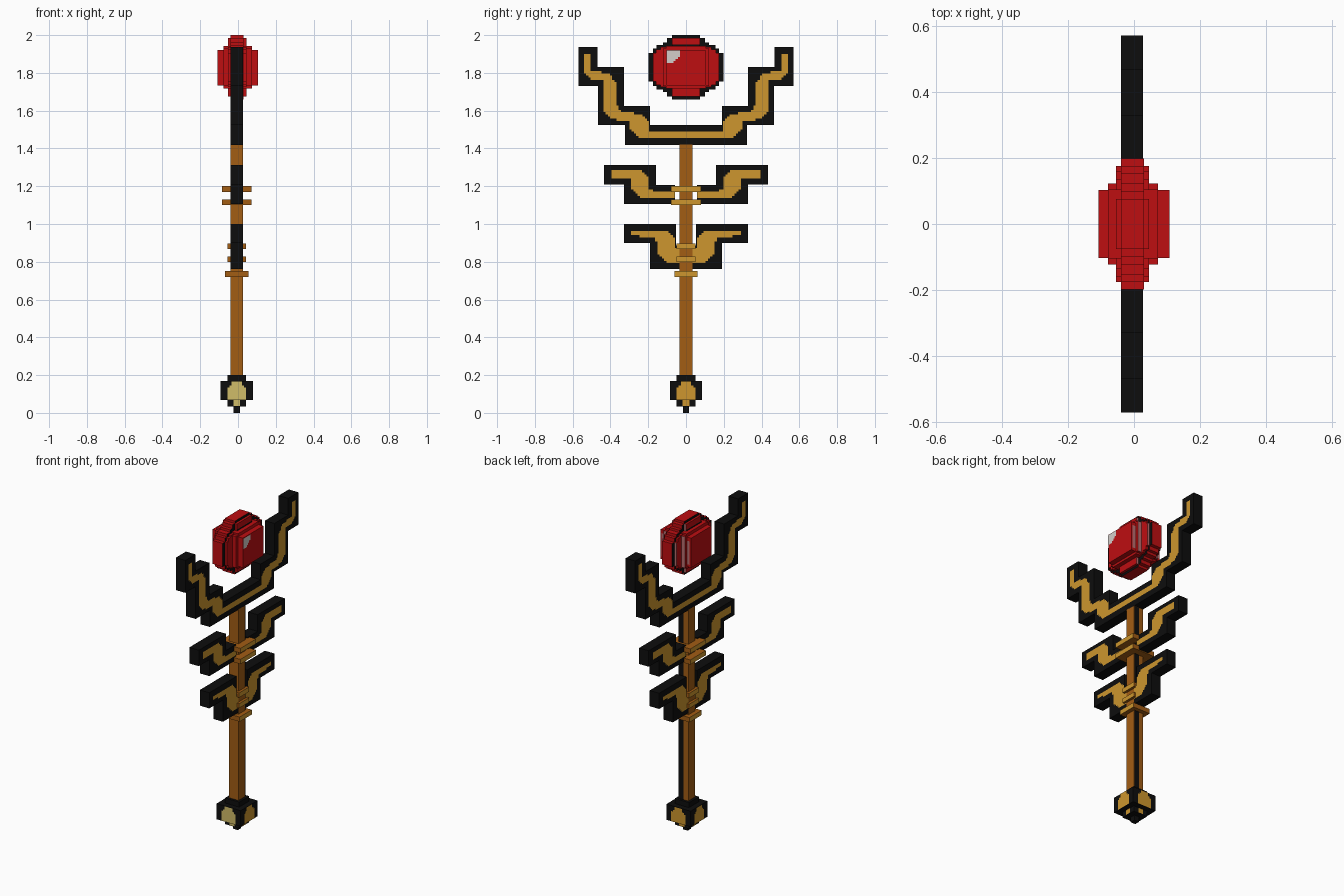
import bpy, bmesh
from mathutils import Vector

if "Cube" in bpy.data.objects:
    bpy.data.objects.remove(bpy.data.objects["Cube"])


def mat(name, r, g, b):
    m = bpy.data.materials.new(name)
    lin = [((c / 255 + 0.055) / 1.055) ** 2.4 if c > 10 else c / 255 / 12.92 for c in (r, g, b)]
    m.diffuse_color = (*lin, 1)
    m.use_nodes = True
    m.node_tree.nodes["Principled BSDF"].inputs["Base Color"].default_value = m.diffuse_color
    return m


BLACK = mat("black", 13, 13, 13)
GOLD = mat("gold", 205, 150, 46)
BROWN = mat("brown", 162, 93, 20)
RED = mat("red", 190, 14, 17)
PALE = mat("pale gold", 208, 188, 104)
WHITE = mat("glint", 212, 206, 202)
PINK = mat("dusty pink", 185, 110, 112)

X0, X1 = -0.04, 0.027          # thickness of the flat parts
CX = (X0 + X1) / 2
EPS = 0.002


def finish(name, bm, mats, rule=None):
    bm.normal_update()
    if rule:
        for f in bm.faces:
            f.material_index = rule(f)
    me = bpy.data.meshes.new(name)
    bm.to_mesh(me)
    bm.free()
    for m in mats:
        me.materials.append(m)
    ob = bpy.data.objects.new(name, me)
    bpy.context.collection.objects.link(ob)
    return ob


def prism(name, pts, x0, x1, mats, rule=None):
    """Extrude a (y, z) outline along x."""
    bm = bmesh.new()
    f = bm.faces.new([bm.verts.new((x0, y, z)) for y, z in pts])
    r = bmesh.ops.extrude_face_region(bm, geom=[f])
    bmesh.ops.translate(bm, vec=(x1 - x0, 0, 0),
                        verts=[v for v in r["geom"] if isinstance(v, bmesh.types.BMVert)])
    bmesh.ops.recalc_face_normals(bm, faces=bm.faces[:])
    return finish(name, bm, mats, rule)


def box(name, x0, x1, hy, z0, z1, mats, rule=None):
    return prism(name, [(-hy, z0), (hy, z0), (hy, z1), (-hy, z1)], x0, x1, mats, rule)


def inside(pts, u, v):
    hit = False
    for (a, b), (c, d) in zip(pts, pts[1:] + pts[:1]):
        if (b > v) != (d > v) and u < a + (v - b) * (c - a) / (d - b):
            hit = not hit
    return hit


def inlay(name, pts, place, normal, m, cell=0.0115):
    """Pixel-stepped flat plate filling an outline, one strip per pixel row."""
    bm = bmesh.new()
    u0, u1 = min(p[0] for p in pts), max(p[0] for p in pts)
    v0, v1 = min(p[1] for p in pts), max(p[1] for p in pts)
    nu, nv = max(1, round((u1 - u0) / cell)), max(1, round((v1 - v0) / cell))
    du, dv = (u1 - u0) / nu, (v1 - v0) / nv
    for j in range(nv):
        start = None
        for i in range(nu + 1):
            on = i < nu and inside(pts, u0 + (i + .5) * du, v0 + (j + .5) * dv)
            if on and start is None:
                start = i
            if not on and start is not None:
                a, b = u0 + start * du, u0 + i * du
                c, d = v0 + j * dv, v0 + (j + 1) * dv
                f = bm.faces.new([bm.verts.new(place(*q)) for q in ((a, c), (b, c), (b, d), (a, d))])
                f.normal_update()
                if f.normal.dot(Vector(normal)) < 0:
                    f.normal_flip()
                start = None
    return finish(name, bm, [m])


def side_inlays(name, pts, m):
    """Inlay on both broad faces and both halves."""
    for s in (1, -1):
        half = [(s * y, z) for y, z in pts]
        for x, n in ((X1 + EPS, 1), (X0 - EPS, -1)):
            inlay(name, half, lambda u, v, x=x: (x, u, v), (n, 0, 0), m)


# Shaft, with the dark strip on its back
box("shaft", X0, X1, 0.034, 0.19, 1.42, [BROWN])
inlay("shaft_back_strip", [(CX, 0.2), (X1, 0.2), (X1, 1.415), (CX, 1.415)],
      lambda u, v: (u, 0.034 + EPS, v), (0, 1, 0), BLACK, 0.5)

# Collars: gold on the broad sides, brown elsewhere
for z0, z1, h in ((1.17, 1.20, 0.079), (1.10, 1.13, 0.079), (0.867, 0.897, 0.05),
                  (0.80, 0.828, 0.05), (0.72, 0.75, 0.061)):
    box("collar", CX - h, CX + h, h, z0, z1, [BROWN, GOLD],
        lambda f: 1 if abs(f.normal.x) > .5 else 0)

# Top crescent
half = [(0.323, 1.418), (0.323, 1.524), (0.466, 1.524), (0.466, 1.73), (0.57, 1.73), (0.57, 1.937),
        (0.468, 1.937), (0.468, 1.83), (0.328, 1.83), (0.328, 1.624), (0.19, 1.624), (0.19, 1.524)]
prism("top_crescent", half + [(-y, z) for y, z in reversed(half)], X0, X1, [BLACK])
side_inlays("top_crescent_inlay", [
    (0, 1.455), (0.243, 1.455), (0.297, 1.503), (0.297, 1.545), (0.39, 1.555), (0.433, 1.593),
    (0.433, 1.757), (0.497, 1.766), (0.54, 1.804), (0.54, 1.9), (0.508, 1.9), (0.508, 1.81),
    (0.412, 1.799), (0.365, 1.746), (0.365, 1.624), (0.338, 1.593), (0.243, 1.582),
    (0.2, 1.545), (0.196, 1.487), (0, 1.487)], GOLD)

# Middle and lower branches
branches = {
    "middle_branch": (
        [(0.058, 1.106), (0.328, 1.106), (0.328, 1.21), (0.434, 1.21), (0.434, 1.312),
         (0.159, 1.312), (0.159, 1.206), (0.058, 1.206)],
        [(0.058, 1.138), (0.243, 1.138), (0.287, 1.185), (0.287, 1.238), (0.395, 1.244),
         (0.395, 1.28), (0.245, 1.285), (0.2, 1.249), (0.196, 1.185), (0.164, 1.175), (0.058, 1.175)]),
    "lower_branch": (
        [(0.034, 0.762), (0.19, 0.762), (0.19, 0.9), (0.328, 0.9), (0.328, 1.0),
         (0.053, 1.0), (0.053, 0.885), (0.034, 0.885)],
        [(0.034, 0.794), (0.1, 0.794), (0.154, 0.852), (0.159, 0.931), (0.292, 0.937),
         (0.292, 0.963), (0.1, 0.963), (0.053, 0.921), (0.053, 0.868), (0.034, 0.868)])}
for name, (outline, gold) in branches.items():
    for s in (1, -1):
        prism(name, [(s * y, z) for y, z in outline], X0, X1, [BLACK])
    side_inlays(name + "_inlay", gold, GOLD)


# Gem: stepped slabs, thicker towards the middle
def stepped(steps, cz=1.83):
    q = []
    for i, (w, h) in enumerate(steps):
        q.append((w, h))
        if i + 1 < len(steps):
            q.append((steps[i + 1][0], h))
    pts = q + [(-w, h) for w, h in reversed(q)] + [(-w, -h) for w, h in q] + [(w, -h) for w, h in reversed(q)]
    return [(w, cz + h) for w, h in pts]


prism("gem_rim", stepped([(0.198, 0.075), (0.175, 0.1), (0.155, 0.117), (0.122, 0.132),
                          (0.1, 0.155), (0.075, 0.17)]), X0, 0.03, [RED, BLACK],
      lambda f: 1 if abs(f.normal.x) > .5 else 0)


def back_pink(f):
    return 1 if f.normal.y > .5 and f.calc_area() > 0.004 else 0


prism("gem_outer_slab", stepped([(0.175, 0.075), (0.16, 0.095), (0.135, 0.106), (0.075, 0.155)]),
      -0.054, 0.045, [RED, PINK], back_pink)
prism("gem_middle_slab", stepped([(0.122, 0.1), (0.105, 0.112)]), -0.078, 0.073, [RED, PINK], back_pink)
box("gem_core", -0.108, 0.107, 0.103, 1.733, 1.922, [RED])
for a, b in ((-0.1, -0.082), (0.077, 0.1)):
    inlay("gem_back_sheen", [(a, 1.75), (b, 1.75), (b, 1.9), (a, 1.9)],
          lambda u, v: (u, 0.103 + EPS, v), (0, 1, 0), PINK, 0.5)
inlay("gem_glint", [(-0.102, 1.852), (-0.075, 1.852), (-0.032, 1.895), (-0.032, 1.918), (-0.102, 1.918)],
      lambda u, v: (0.107 + EPS, u, v), (1, 0, 0), WHITE)
for x, n in ((0.045 + EPS, 1), (-0.054 - EPS, -1)):
    inlay("gem_cap_line", [(-0.075, 1.942), (0.075, 1.942), (0.075, 1.951), (-0.075, 1.951)],
          lambda u, v, x=x: (x, u, v), (n, 0, 0), BLACK, 0.5)

# Pommel: stacked blocks with inlays on all four sides
for h, z0, z1 in ((0.05, 0.165, 0.2), (0.085, 0.068, 0.168), (0.05, 0.033, 0.07), (0.017, 0.0, 0.035)):
    box("pommel", CX - h, CX + h, h, z0, z1, [BLACK])
for h, pts in ((0.085, [(-0.05, 0.069), (0.05, 0.069), (0.05, 0.125), (0.02, 0.167), (-0.02, 0.167), (-0.05, 0.125)]),
               (0.05, [(-0.018, 0.036), (0.018, 0.036), (0.018, 0.067), (-0.018, 0.067)])):
    d = h + EPS
    for s in (1, -1):
        inlay("pommel_side_inlay", pts, lambda u, v: (CX + s * d, u, v), (s, 0, 0), GOLD)
        inlay("pommel_face_inlay", pts, lambda u, v: (CX + u, s * d, v), (0, s, 0), GOLD if s > 0 else PALE)
